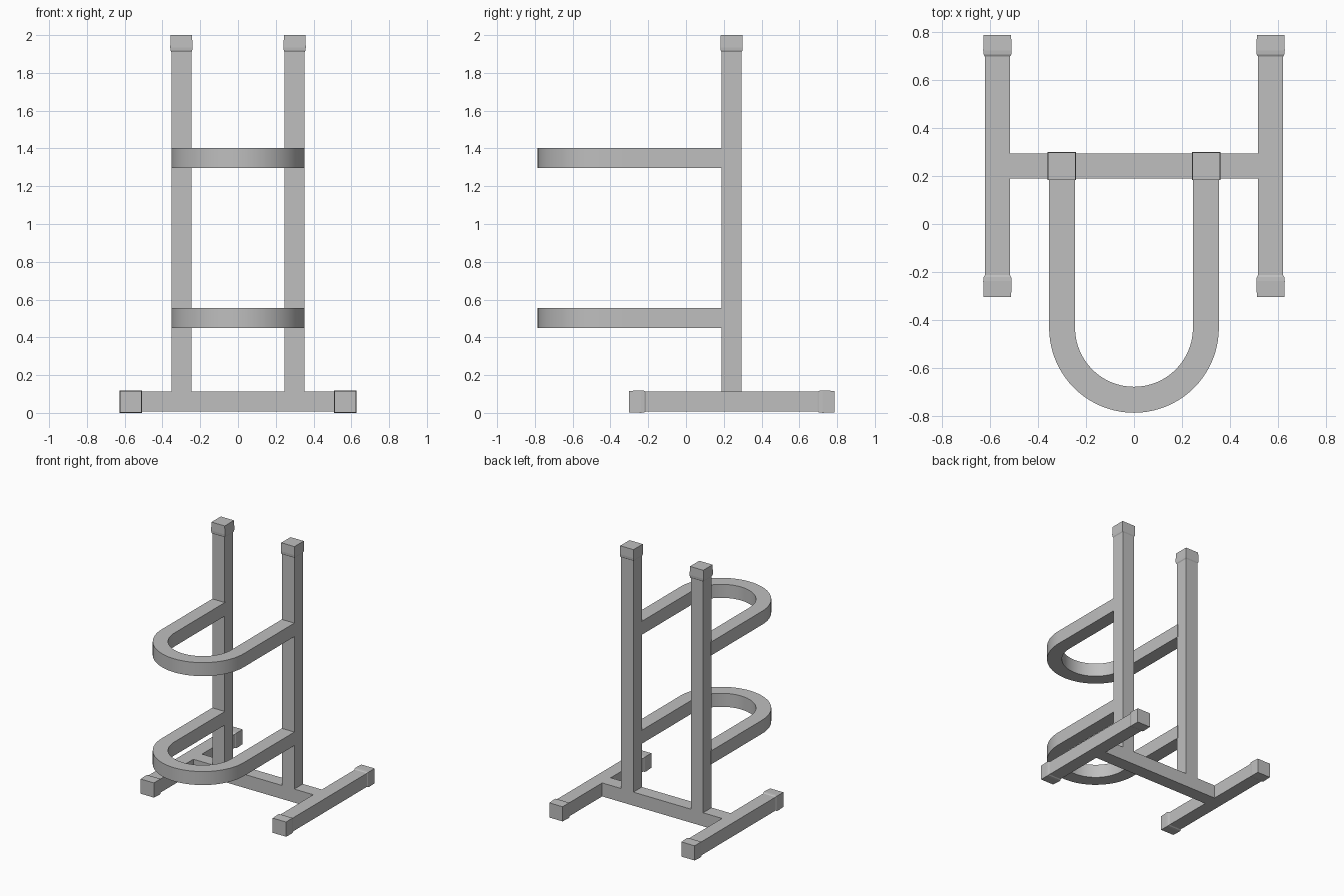
import bpy, bmesh, math
from mathutils import Vector

cube = bpy.data.objects.get("Cube")
if cube:
    bpy.data.objects.remove(cube, do_unlink=True)

GREY = (0.52, 0.52, 0.52, 1)
mat = bpy.data.materials.new("grey metal")
mat.use_nodes = True
mat.diffuse_color = GREY
mat.node_tree.nodes["Principled BSDF"].inputs["Base Color"].default_value = GREY

TUBE = 0.105      # square tube width
CAP = 0.118       # end cap width
BASE_Z = 0.0595   # centre height of the base tubes
POST_X, POST_Y = 0.30, 0.241
RAIL_X = 0.568


def finish(name, bm):
    bmesh.ops.recalc_face_normals(bm, faces=bm.faces[:])
    mesh = bpy.data.meshes.new(name)
    bm.to_mesh(mesh)
    bm.free()
    mesh.materials.append(mat)
    ob = bpy.data.objects.new(name, mesh)
    bpy.context.collection.objects.link(ob)
    return ob


def bridge(bm, rings, closed=False):
    n = len(rings)
    for i in range(n if closed else n - 1):
        a, b = rings[i], rings[(i + 1) % n]
        for k in range(4):
            j = (k + 1) % 4
            bm.faces.new((a[k], a[j], b[j], b[k]))
    if not closed:
        bm.faces.new(rings[0])
        bm.faces.new(rings[-1])


def square_loft(name, origin, direction, stations):
    """Square sections (distance, width) lofted along a direction."""
    bm = bmesh.new()
    d = Vector(direction)
    u = Vector((1, 0, 0)) if abs(d.x) < 0.5 else Vector((0, 1, 0))
    v = d.cross(u)
    rings = []
    for dist, w in stations:
        c = Vector(origin) + d * dist
        rings.append([bm.verts.new(c + (u * s + v * t) * w / 2)
                      for s, t in ((-1, -1), (1, -1), (1, 1), (-1, 1))])
    bridge(bm, rings)
    return finish(name, bm)


def hoop(name, z):
    """U-shaped guard: two straight arms joined by a half circle."""
    bm = bmesh.new()
    outer, inner, cy, back = 0.353, 0.245, -0.432, 0.2
    steps = 40
    path = [(1, 0, back)]
    for i in range(steps + 1):
        a = -math.pi * i / steps
        path.append((math.cos(a), math.sin(a), cy))
    path.append((-1, 0, back))
    rings = [[bm.verts.new((c * r, y + s * r, z + h))
              for r, h in ((outer, -TUBE / 2), (outer, TUBE / 2),
                           (inner, TUBE / 2), (inner, -TUBE / 2))]
             for c, s, y in path]
    bridge(bm, rings)
    ob = finish(name, bm)
    bpy.ops.object.select_all(action='DESELECT')
    bpy.context.view_layer.objects.active = ob
    ob.select_set(True)
    bpy.ops.object.shade_smooth_by_angle(angle=math.radians(30))


# Base cross bar
square_loft("cross_bar", (-RAIL_X, POST_Y, BASE_Z), (1, 0, 0),
            [(0, TUBE), (2 * RAIL_X, TUBE)])

cap_shape = [(0, TUBE), (0.008, CAP - 0.003), (0.025, CAP), (0.09, CAP - 0.004)]

for side, sx in (("left", 1), ("right", -1)):
    # Foot rail with capped ends
    square_loft(side + "_foot_rail", (sx * RAIL_X, -0.25, BASE_Z), (0, 1, 0),
                [(0, TUBE), (0.99, TUBE)])
    square_loft(side + "_front_foot_cap", (sx * RAIL_X, -0.213, BASE_Z), (0, -1, 0), cap_shape)
    square_loft(side + "_back_foot_cap", (sx * RAIL_X, 0.697, BASE_Z), (0, 1, 0), cap_shape)
    # Upright post with capped top
    square_loft(side + "_post", (sx * POST_X, POST_Y, BASE_Z), (0, 0, 1),
                [(0, TUBE), (1.9, TUBE)])
    square_loft(side + "_post_cap", (sx * POST_X, POST_Y, 1.91), (0, 0, 1), cap_shape)

# Guard hoops
hoop("upper_hoop", 1.35)
hoop("lower_hoop", 0.503)
